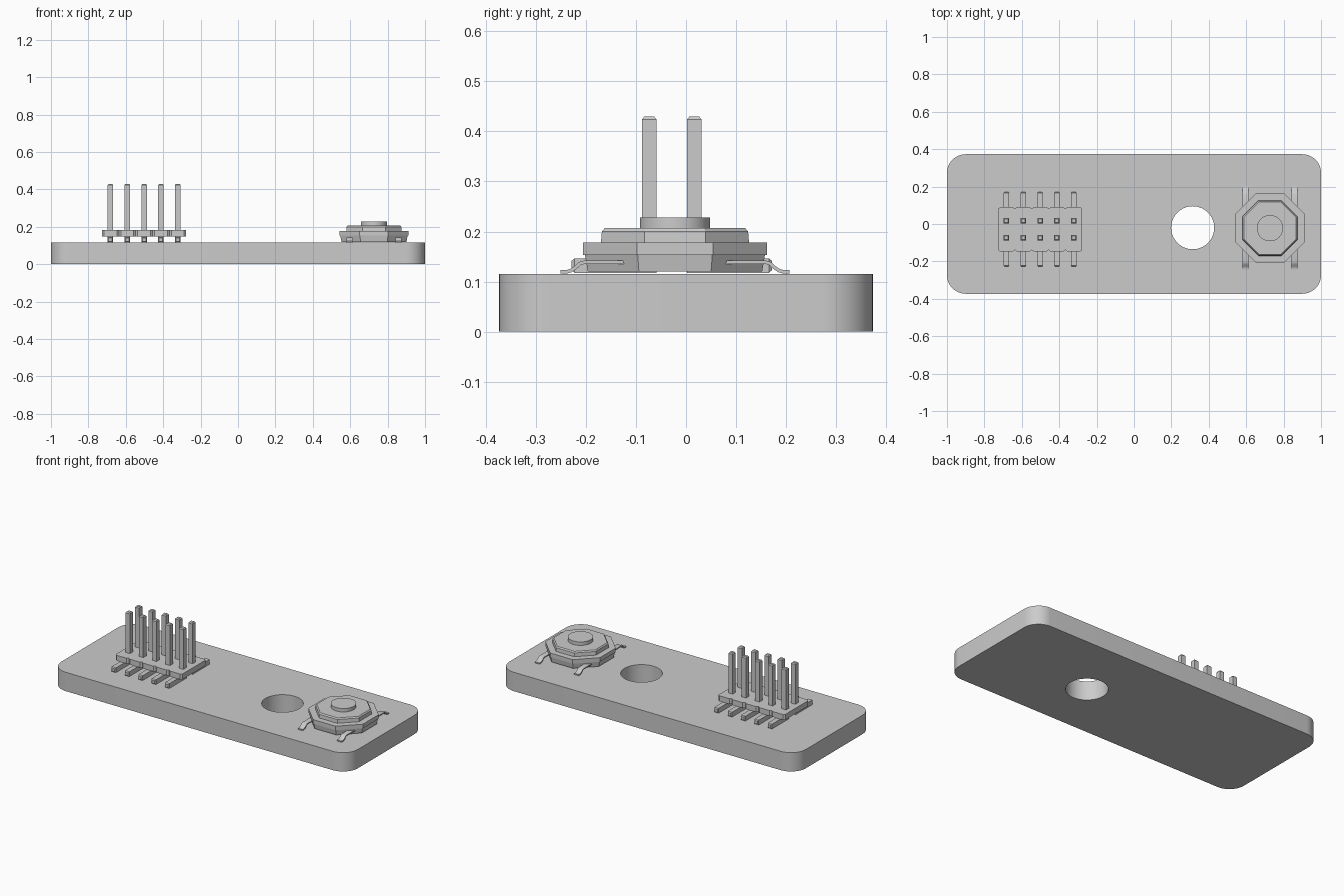
import bpy, bmesh
from math import sin, cos, pi
from mathutils import Vector

if "Cube" in bpy.data.objects:
    bpy.data.objects.remove(bpy.data.objects["Cube"], do_unlink=True)

grey = bpy.data.materials.new("plain grey")
grey.use_nodes = True
colour = (0.6, 0.6, 0.6, 1)
grey.diffuse_color = colour
grey.node_tree.nodes["Principled BSDF"].inputs["Base Color"].default_value = colour


def loft(name, rings, smooth=False):
    """Closed solid through a stack of matching vertex rings."""
    bm = bmesh.new()
    loops = [[bm.verts.new(p) for p in ring] for ring in rings]
    n = len(loops[0])
    for a, b in zip(loops, loops[1:]):
        for i in range(n):
            j = (i + 1) % n
            bm.faces.new((a[i], a[j], b[j], b[i]))
    bm.faces.new(loops[0][::-1])
    bm.faces.new(loops[-1])
    bmesh.ops.recalc_face_normals(bm, faces=bm.faces)
    mesh = bpy.data.meshes.new(name)
    bm.to_mesh(mesh)
    bm.free()
    mesh.materials.append(grey)
    ob = bpy.data.objects.new(name, mesh)
    bpy.context.collection.objects.link(ob)
    if smooth:
        bpy.ops.object.select_all(action='DESELECT')
        ob.select_set(True)
        bpy.context.view_layer.objects.active = ob
        bpy.ops.object.shade_smooth_by_angle()
    return ob


def ngon(centre, radius, z, sides, turn=0.0):
    return [(centre[0] + radius * cos(turn + 2 * pi * i / sides),
             centre[1] + radius * sin(turn + 2 * pi * i / sides), z) for i in range(sides)]


def rounded(hx, hy, r, z, steps=12):
    pts = []
    for k, (sx, sy) in enumerate([(1, 1), (-1, 1), (-1, -1), (1, -1)]):
        for s in range(steps + 1):
            a = (k + s / steps) * pi / 2
            pts.append((sx * (hx - r) + r * cos(a), sy * (hy - r) + r * sin(a), z))
    return pts


# Board with a round through hole
TOP = 0.115
board = loft("board", [rounded(1, 0.373, 0.1, z) for z in (0, TOP)])
hole = (0.314, -0.02)
cutter = loft("hole_cutter", [ngon(hole, 0.115, z, 64) for z in (-0.1, 0.3)])
cutter.hide_render = True
cut = board.modifiers.new("hole", 'BOOLEAN')
cut.operation, cut.solver, cut.object = 'DIFFERENCE', 'EXACT', cutter
bpy.ops.object.select_all(action='DESELECT')
board.select_set(True)
bpy.context.view_layer.objects.active = board
bpy.ops.object.modifier_apply(modifier=cut.name)
bpy.data.objects.remove(cutter, do_unlink=True)
bpy.ops.object.shade_smooth_by_angle()

# Pin header: notched strip
HX, HY, PITCH = -0.502, -0.0285, 0.09
side = []
for i in range(5):
    x = HX + (i - 2) * PITCH
    side += [(x - 0.045, 0.11), (x - 0.034, 0.119), (x + 0.034, 0.119)]
side.append((HX + 2.5 * PITCH, 0.11))
outline = [(x, HY - y) for x, y in side] + [(x, HY + y) for x, y in reversed(side)]
loft("header_body", [[(x, y, z) for x, y in outline] for z in (0.149, 0.182)])


def square(x, y, h, z):
    return [(x + a * h, y + b * h, z) for a, b in ((-1, -1), (1, -1), (1, 1), (-1, 1))]


# Upright pins with tapered tips and flat feet pointing outwards
H = 0.0145
for i in range(5):
    x = HX + (i - 2) * PITCH
    for s, row in ((-1, "front"), (1, "back")):
        y = HY + s * 0.045
        loft(f"{row}_pin_{i + 1}", [square(x, y, H, 0.117), square(x, y, H, 0.424),
                                    square(x, y, H * 0.65, 0.43)])
        foot = []
        for d, h in ((0.045, H), (0.194, H), (0.2, H * 0.65)):
            foot.append([(px, HY + s * d, 0.132 + py) for px, py, _ in square(x, 0, h, 0) for py in [py]])
        loft(f"{row}_foot_{i + 1}", foot)

# Push button: octagonal base, raised cover and round plunger
C = (0.727, -0.022)


def octagon(apothem, z):
    return ngon(C, apothem / cos(pi / 8), z, 8, pi / 8)


loft("switch_lower_body", [octagon(0.174, 0.12), octagon(0.18, 0.155)])
loft("switch_base", [octagon(0.184, 0.153), octagon(0.184, 0.178)])
loft("switch_cover", [octagon(0.148, 0.176), octagon(0.146, 0.2), octagon(0.14, 0.207)])
loft("switch_plunger", [ngon(C, 0.07, z, 48) for z in (0.205, 0.228)], smooth=True)

# Four bent legs, swept as thin ribbons with an S bend
path = [(0.09, 0.139), (0.18, 0.139), (0.19, 0.136), (0.2, 0.127), (0.208, 0.122), (0.23, 0.1195)]
path = path[:-1] + [(0.216, 0.1195), (0.229, 0.1195)]
T = 0.0035
for sx, left in ((-1, "right"), (1, "left")):
    for sy, end in ((-1, "front"), (1, "back")):
        x = C[0] + sx * 0.132
        rings = []
        for k, p in enumerate(path):
            a, b = Vector(path[max(k - 1, 0)]), Vector(path[min(k + 1, len(path) - 1)])
            t = (b - a).normalized()
            up = Vector((-t.y, t.x)) * T
            p = Vector(p)
            rings.append([(x + w * 0.016, C[1] + sy * (p.x + u * up.x), p.y + u * up.y)
                          for w, u in ((-1, -1), (1, -1), (1, 1), (-1, 1))])
        loft(f"{end}_{left}_leg", rings, smooth=True)
